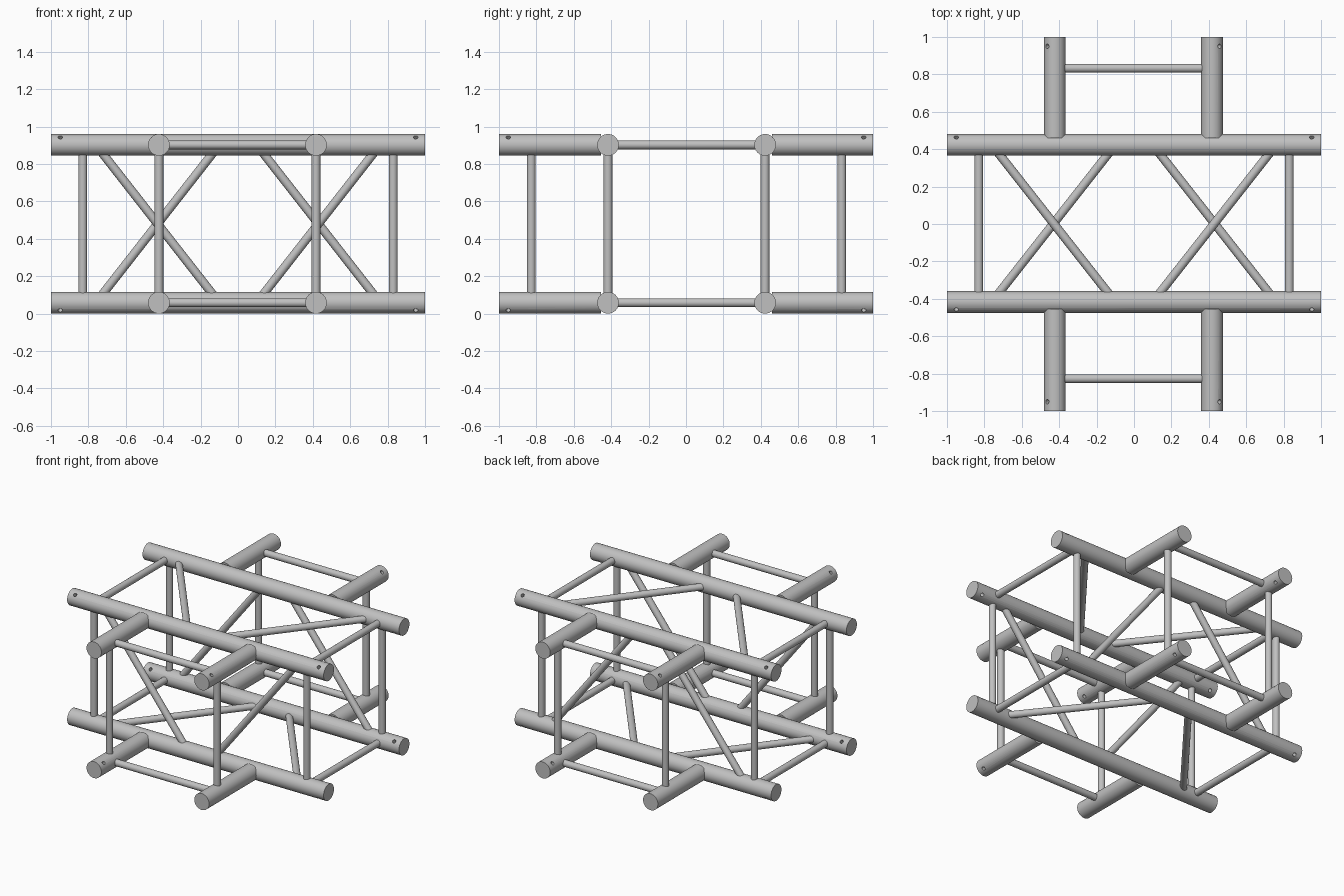
import bpy
import bmesh
from mathutils import Vector

default = bpy.data.objects.get("Cube")
if default:
    bpy.data.objects.remove(default, do_unlink=True)

# Brushed aluminium
metal = bpy.data.materials.new("aluminium_grey")
metal.use_nodes = True
GREY = (0.53, 0.53, 0.53, 1)
metal.diffuse_color = GREY
metal.node_tree.nodes["Principled BSDF"].inputs["Base Color"].default_value = GREY

R_CHORD, R_BRACE, R_HOLE = 0.058, 0.0235, 0.012
HALF = 0.42                 # chord axes, sideways from the centre
OFF_X, OFF_Y = -0.003, 0.003  # small shift of the frame's centre
LOW, HIGH = 0.058, 0.902    # chord axis heights
MID = (LOW + HIGH) / 2
END = 0.83                  # end braces
PIN = 0.95                  # pin holes
OUTER, INNER = 0.76, 0.10   # diagonal ends


def tube(name, a, b, radius, sides=32):
    """Solid round bar from a to b."""
    a, b = Vector(a), Vector(b)
    mesh = bpy.data.meshes.new(name)
    bm = bmesh.new()
    bmesh.ops.create_cone(bm, cap_ends=True, segments=sides, radius1=radius,
                          radius2=radius, depth=(b - a).length)
    bm.transform((b - a).to_track_quat('Z', 'Y').to_matrix().to_4x4())
    bmesh.ops.translate(bm, verts=bm.verts, vec=(a + b) / 2)
    bm.to_mesh(mesh)
    bm.free()
    mesh.materials.append(metal)
    obj = bpy.data.objects.new(name, mesh)
    bpy.context.collection.objects.link(obj)
    return obj


def select(obj):
    bpy.ops.object.select_all(action='DESELECT')
    obj.select_set(True)
    bpy.context.view_layer.objects.active = obj


def drill(obj, centre, direction):
    """Cut a pin hole right through a tube."""
    centre, reach = Vector(centre), Vector(direction).normalized() * 0.1
    cutter = tube("pin_cutter", centre - reach, centre + reach, R_HOLE, 16)
    cutter.hide_render = True
    mod = obj.modifiers.new("pin_hole", 'BOOLEAN')
    mod.operation = 'DIFFERENCE'
    mod.solver = 'EXACT'
    mod.object = cutter
    select(obj)
    bpy.ops.object.modifier_apply(modifier=mod.name)
    bpy.data.objects.remove(cutter, do_unlink=True)


parts = []
for z, level in ((LOW, "lower"), (HIGH, "upper")):
    up = 1 if z > MID else -1
    for s in (-1, 1):
        # Long chords with a diagonal pin hole at each end
        y = s * HALF + OFF_Y
        chord = tube(f"{level}_{'back' if s > 0 else 'front'}_chord",
                     (-1, y, z), (1, y, z), R_CHORD)
        for e in (-1, 1):
            drill(chord, (e * PIN, y, z), (0, s, up))
        parts.append(chord)

        # Short cross arms on both sides of the frame
        x = s * HALF + OFF_X
        for e in (-1, 1):
            name = f"{level}_{'back' if e > 0 else 'front'}_{'left' if s > 0 else 'right'}_arm"
            arm = tube(name, (x, e * 0.457 + OFF_Y, z), (x, e, z), R_CHORD)
            drill(arm, (x, e * PIN, z), (s, 0, up))
            parts.append(arm)

        # Horizontal end braces
        parts.append(tube(f"{level}_side_rung", (s * END, -HALF, z),
                          (s * END, HALF, z), R_BRACE, 24))
        parts.append(tube(f"{level}_arm_rung", (-HALF, s * END + OFF_Y, z),
                          (HALF, s * END + OFF_Y, z), R_BRACE, 24))

for s in (-1, 1):
    # Upright end braces
    for e in (-1, 1):
        parts.append(tube("side_post", (s * END, e * HALF + OFF_Y, LOW),
                          (s * END, e * HALF + OFF_Y, HIGH), R_BRACE, 24))
        parts.append(tube("arm_post", (s * HALF + OFF_X, e * END + OFF_Y, LOW),
                          (s * HALF + OFF_X, e * END + OFF_Y, HIGH), R_BRACE, 24))

    # Diagonals run round the frame, each from an outer to an inner joint
    ring = [("front", (-HALF, HIGH), (-HALF, LOW)),
            ("lower", (-HALF, LOW), (HALF, LOW)),
            ("back", (HALF, LOW), (HALF, HIGH)),
            ("upper", (HALF, HIGH), (-HALF, HIGH))]
    for face, (y0, z0), (y1, z1) in ring:
        parts.append(tube(f"{face}_diagonal", (s * OUTER, y0 + OFF_Y, z0),
                          (s * INNER, y1 + OFF_Y, z1), R_BRACE, 24))

# Smooth round walls, crisp ends and hole rims
for obj in parts:
    select(obj)
    bpy.ops.object.shade_smooth_by_angle(angle=0.6)
